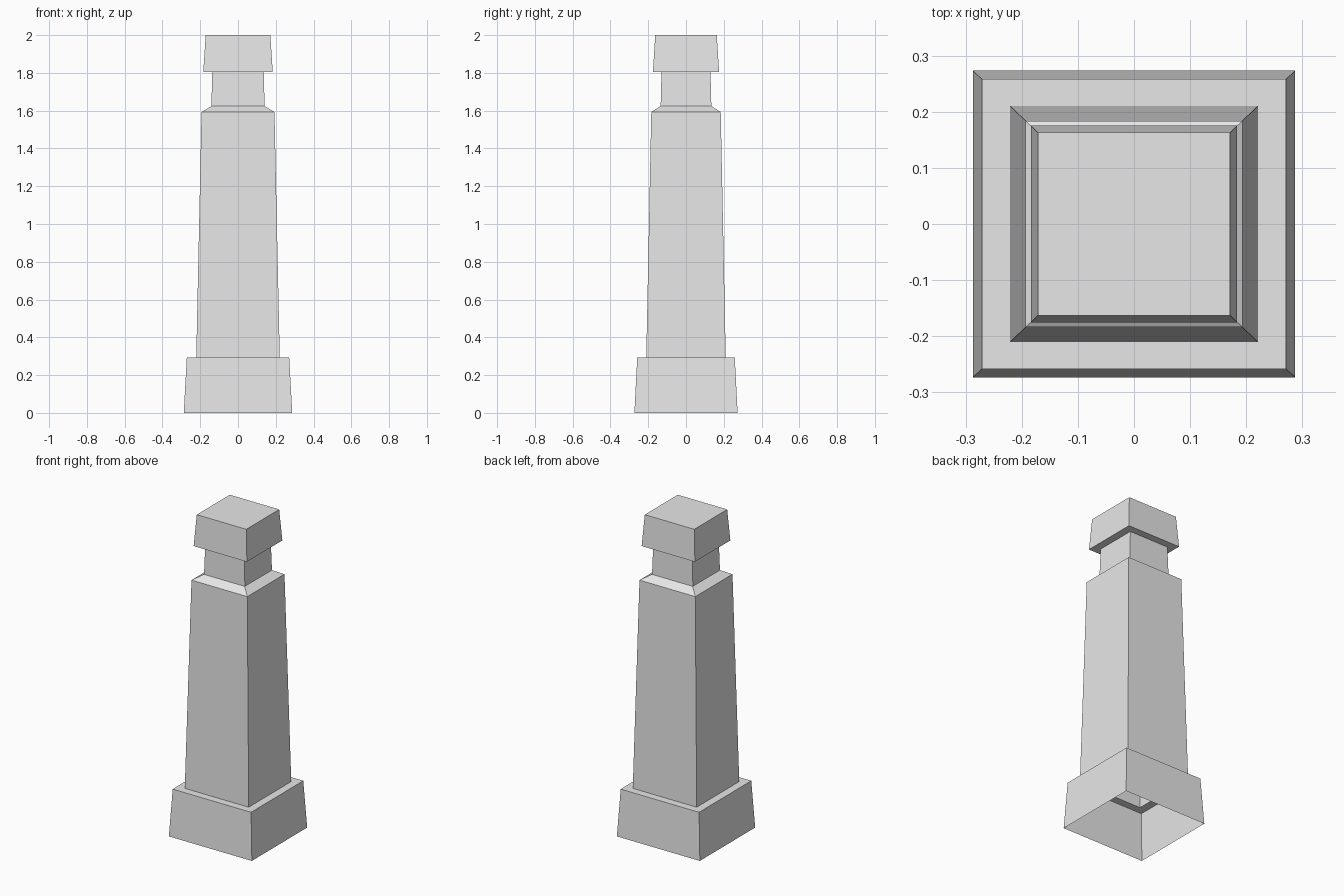
import bpy
import bmesh

cube = bpy.data.objects.get("Cube")
if cube:
    bpy.data.objects.remove(cube, do_unlink=True)

stone = bpy.data.materials.new("light_grey_stone")
stone.use_nodes = True
GREY = (0.8, 0.8, 0.8, 1)
stone.diffuse_color = GREY
stone.node_tree.nodes["Principled BSDF"].inputs["Base Color"].default_value = GREY

DEPTH_RATIO = 0.952  # the plan is slightly shallower than it is wide
CORNERS = ((-1, -1), (1, -1), (1, 1), (-1, 1))


def square_shell(name, profile, closed_top=False):
    """Skin rectangular rings, given as (half width, height), bottom to top."""
    bm = bmesh.new()
    rings = [[bm.verts.new((sx * w, sy * w * DEPTH_RATIO, z)) for sx, sy in CORNERS]
             for w, z in profile]
    for low, high in zip(rings, rings[1:]):
        for i in range(4):
            j = (i + 1) % 4
            bm.faces.new((low[i], low[j], high[j], high[i]))
    if closed_top:
        bm.faces.new(rings[-1])
    mesh = bpy.data.meshes.new(name)
    bm.to_mesh(mesh)
    bm.free()
    mesh.materials.append(stone)
    obj = bpy.data.objects.new(name, mesh)
    bpy.context.collection.objects.link(obj)
    return obj


# Plinth, open underneath, with a ledge around the shaft
square_shell("base", [(0.287, 0), (0.271, 0.294), (0.221, 0.294)])

# Tapered shaft with a sloped shoulder
square_shell("shaft", [(0.221, 0.294), (0.193, 1.593), (0.141, 1.624)])

# Narrow neck
square_shell("neck", [(0.141, 1.624), (0.136, 1.805)])

# Overhanging cap block
square_shell("cap", [(0.136, 1.805), (0.184, 1.805), (0.171, 2)], closed_top=True)
